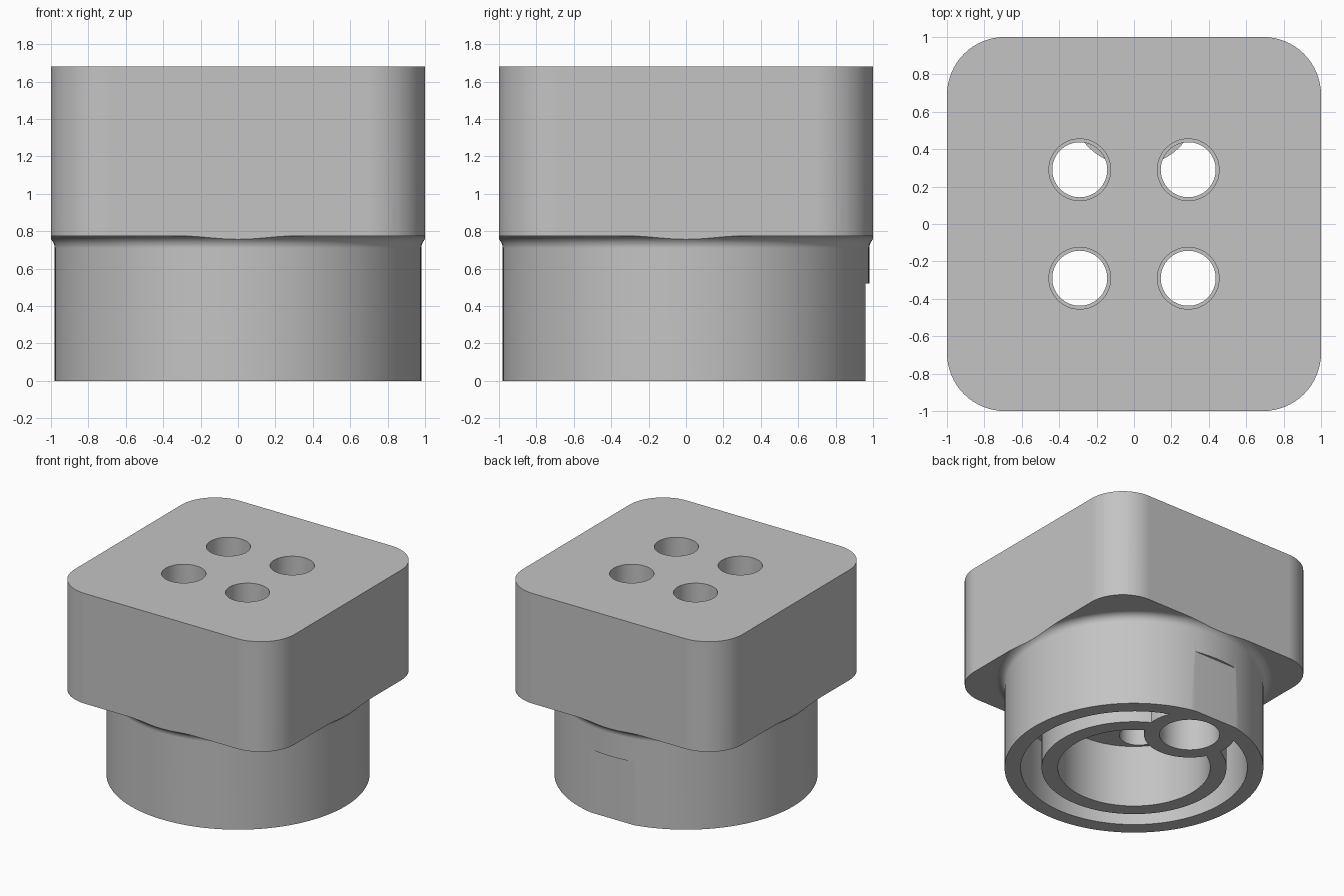
import bpy, bmesh, math
from mathutils import Vector

cube = bpy.data.objects.get("Cube")
if cube:
    bpy.data.objects.remove(cube)

grey = bpy.data.materials.new("light_grey")
grey.use_nodes = True
colour = (0.55, 0.55, 0.55, 1)
grey.diffuse_color = colour
grey.node_tree.nodes["Principled BSDF"].inputs["Base Color"].default_value = colour


def make_object(name, bm):
    bmesh.ops.recalc_face_normals(bm, faces=bm.faces)
    mesh = bpy.data.meshes.new(name)
    bm.to_mesh(mesh)
    bm.free()
    mesh.materials.append(grey)
    obj = bpy.data.objects.new(name, mesh)
    bpy.context.collection.objects.link(obj)
    return obj


def prism(name, outline, z0, z1):
    """Extrude a flat outline from z0 to z1."""
    bm = bmesh.new()
    face = bm.faces.new([bm.verts.new((x, y, z0)) for x, y in outline])
    top = bmesh.ops.extrude_face_region(bm, geom=[face])["geom"]
    verts = [v for v in top if isinstance(v, bmesh.types.BMVert)]
    bmesh.ops.translate(bm, verts=verts, vec=Vector((0, 0, z1 - z0)))
    return make_object(name, bm)


def arc(cx, cy, r, start, end, steps):
    angles = [math.radians(start + (end - start) * i / steps) for i in range(steps + 1)]
    return [(cx + r * math.cos(a), cy + r * math.sin(a)) for a in angles]


def cylinder(name, x, y, r, z0, z1, sides=64):
    return prism(name, arc(x, y, r, 0, 360, sides)[:-1], z0, z1)


def ring(name, profile, sides=128):
    """Revolve a closed (radius, z) profile around the z axis."""
    bm = bmesh.new()
    loops = []
    for i in range(sides):
        a = 2 * math.pi * i / sides
        loops.append([bm.verts.new((r * math.cos(a), r * math.sin(a), z)) for r, z in profile])
    n = len(profile)
    for i in range(sides):
        here, following = loops[i], loops[(i + 1) % sides]
        for j in range(n):
            k = (j + 1) % n
            bm.faces.new((here[j], here[k], following[k], following[j]))
    return make_object(name, bm)


def cut(target, cutter, keep=False):
    """Subtract the cutter and bake the result into the target."""
    mod = target.modifiers.new("cut", 'BOOLEAN')
    mod.operation = 'DIFFERENCE'
    mod.solver = 'EXACT'
    mod.object = cutter
    cutter.hide_render = True
    graph = bpy.context.evaluated_depsgraph_get()
    graph.update()
    mesh = bpy.data.meshes.new_from_object(target.evaluated_get(graph))
    target.modifiers.clear()
    target.data = mesh
    if not keep:
        bpy.data.objects.remove(cutter)


HEIGHT, SHOULDER, DEPTH = 1.68, 0.775, 0.52
BARREL, FILLET, POST_Y = 0.98, 0.065, 0.655

# Rounded square block, full height
c = 0.69
outline = []
for i, (sx, sy) in enumerate([(1, 1), (-1, 1), (-1, -1), (1, -1)]):
    outline += arc(sx * c, sy * c, 1 - c, 90 * i, 90 * i + 90, 16)
body = prism("housing", outline, 0, HEIGHT)

# Turn the lower part into a round barrel with a fillet under the shoulder
flare = arc(BARREL + FILLET, SHOULDER - FILLET, FILLET, 180, 90, 8)
cut(body, ring("barrel_cutter", [(2, -0.1), (BARREL, -0.1)] + flare + [(2, SHOULDER)]))

# Shallow flat on the back of the barrel
cut(body, prism("flat_cutter", [(-1, 0.96), (1, 0.96), (1, 2), (-1, 2)], -0.2, DEPTH))

# Ring groove and central bore, both interrupted by the round post
post = cylinder("post_keeper", 0, POST_Y, 0.345, -0.3, 0.9)
groove = ring("groove_cutter", [(0.70, -0.1), (0.858, -0.1), (0.858, DEPTH), (0.70, DEPTH)])
bore = cylinder("bore_cutter", 0, 0, 0.577, -0.1, DEPTH, 96)
cut(groove, post, keep=True)
cut(bore, post)
cut(body, groove)
cut(body, bore)

# Blind hole in the post
cut(body, cylinder("post_hole_cutter", 0, POST_Y, 0.228, -0.1, DEPTH))

# Four stepped holes from the top; the post stays solid where it overlaps them
for x in (-0.29, 0.29):
    for y in (-0.29, 0.29):
        cut(body, cylinder("hole_cutter", x, y, 0.165, SHOULDER, 2))
        cut(body, cylinder("hole_cutter", x, y, 0.147, DEPTH - 0.01, 1))

# Smooth the round walls, keep edges sharp
bpy.ops.object.select_all(action='DESELECT')
body.select_set(True)
bpy.context.view_layer.objects.active = body
bpy.ops.object.shade_smooth_by_angle(angle=math.radians(30))
weighted = body.modifiers.new("weighted_normals", 'WEIGHTED_NORMAL')
weighted.keep_sharp = True
